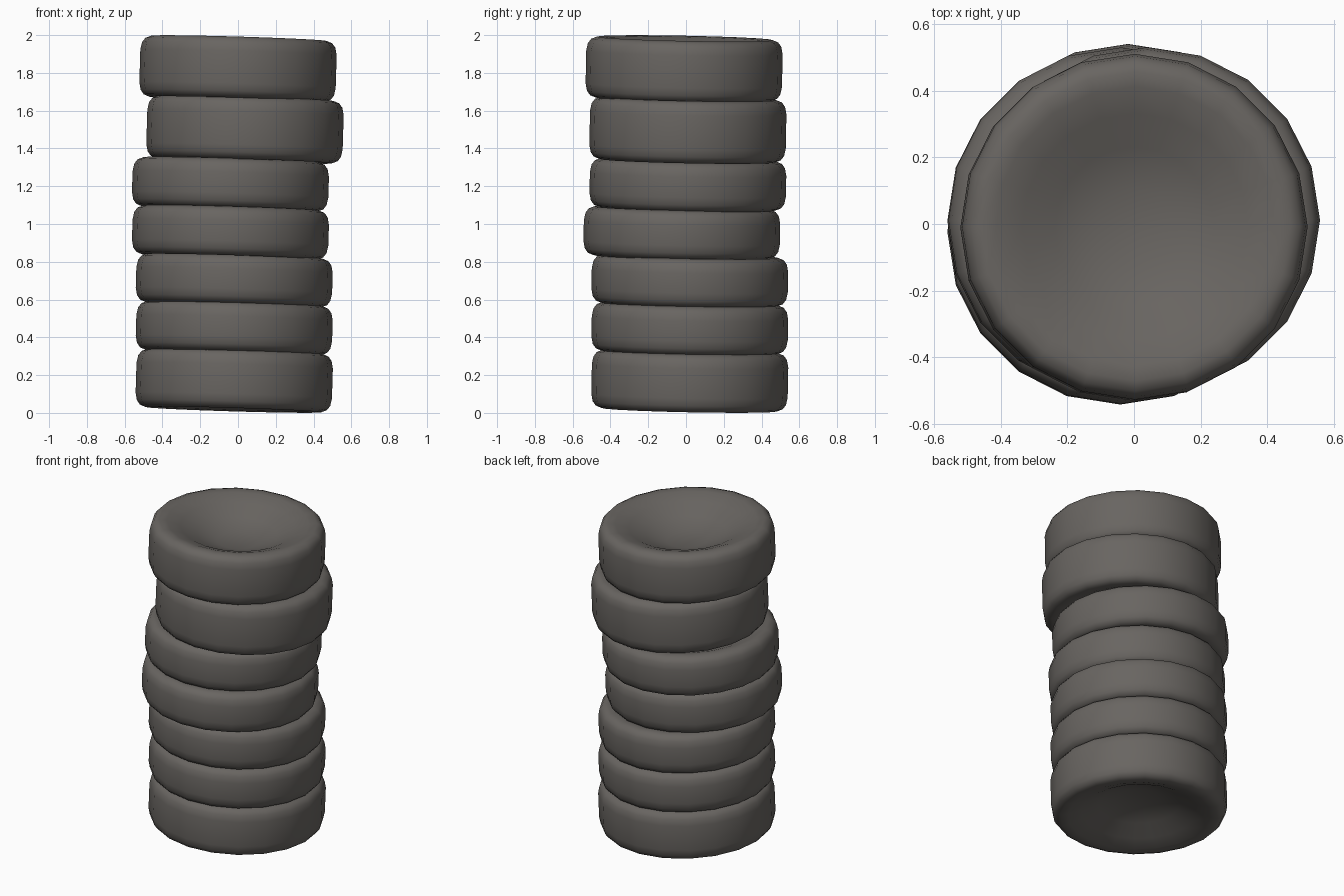
import bpy, bmesh, math

if "Cube" in bpy.data.objects:
    bpy.data.objects.remove(bpy.data.objects["Cube"])

SIDES = 20
RADIUS = 0.52
TILT = (-0.02, 0.03, 0.0)

rubber = bpy.data.materials.new("dark_grey_rubber")
rubber.diffuse_color = (0.14, 0.13, 0.12, 1)
rubber.use_nodes = True
rubber.node_tree.nodes["Principled BSDF"].inputs["Base Color"].default_value = rubber.diffuse_color

# half profile of a tyre with dished faces: (radius, inset below the face)
HALF = [(0.12, 0.125), (0.24, 0.085), (0.34, 0.035), (0.42, 0.006), (0.465, 0.0),
        (0.495, 0.012), (0.512, 0.035), (RADIUS, 0.075)]


def tyre(name, x, y, bottom, top):
    h = (top - bottom) / 2
    profile = [(r, h - d) for r, d in HALF]
    profile += [(r, -z) for r, z in reversed(profile)]
    bm = bmesh.new()
    rings = []
    for r, z in profile:
        rings.append([bm.verts.new((r * math.cos(2 * math.pi * i / SIDES),
                                    r * math.sin(2 * math.pi * i / SIDES), z))
                      for i in range(SIDES)])
    for a, b in zip(rings, rings[1:]):
        for i in range(SIDES):
            j = (i + 1) % SIDES
            bm.faces.new((a[i], b[i], b[j], a[j]))
    bm.faces.new(rings[0])
    bm.faces.new(rings[-1][::-1])
    bmesh.ops.recalc_face_normals(bm, faces=bm.faces)
    for f in bm.faces:
        f.smooth = True
    me = bpy.data.meshes.new(name)
    bm.to_mesh(me)
    bm.free()
    me.materials.append(rubber)
    ob = bpy.data.objects.new(name, me)
    ob.location = (x, y, (bottom + top) / 2)
    ob.rotation_euler = TILT
    bpy.context.collection.objects.link(ob)


# stack of tyres: centre x, centre y, bottom, top
STACK = [(-0.02, 0.02, 0.017, 0.325), (-0.02, 0.02, 0.32, 0.578),
         (-0.02, 0.02, 0.573, 0.83), (-0.04, -0.022, 0.826, 1.085),
         (-0.04, 0.01, 1.08, 1.34), (0.037, 0.01, 1.335, 1.665),
         (0.0, -0.01, 1.66, 1.983)]
for n, args in enumerate(STACK, 1):
    tyre(f"tyre_{n}", *args)
